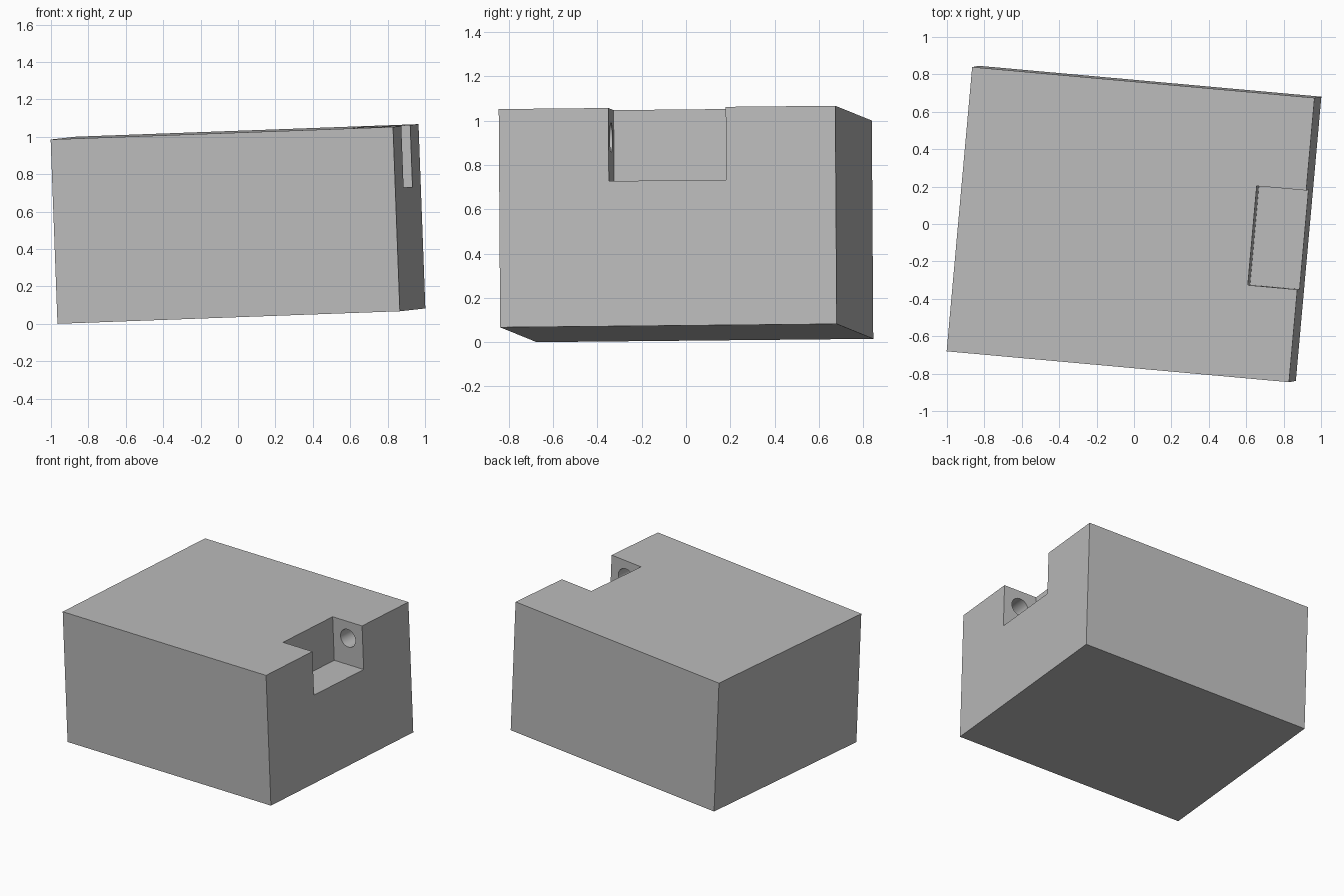
import bpy
from math import radians
from mathutils import Matrix, Vector

cube = bpy.data.objects.get("Cube")
if cube:
    bpy.data.objects.remove(cube, do_unlink=True)

LENGTH, DEPTH, HEIGHT = 1.839, 1.526, 0.986
NOTCH = 0.266          # notch reach, also half its width
NOTCH_DROP = 0.33
HOLE_RADIUS, HOLE_DEPTH = 0.067, 0.2

grey = bpy.data.materials.new("plain grey")
grey.use_nodes = True
colour = (0.5, 0.5, 0.5, 1)
grey.diffuse_color = colour
grey.node_tree.nodes["Principled BSDF"].inputs["Base Color"].default_value = colour


def box(name, size, location):
    bpy.ops.mesh.primitive_cube_add(size=1, location=location)
    ob = bpy.context.object
    ob.name = name
    ob.scale = size
    bpy.ops.object.transform_apply(location=True, rotation=False, scale=True)
    ob.data.materials.append(grey)
    return ob


def cut(target, cutter):
    cutter.hide_render = True
    mod = target.modifiers.new("cut", 'BOOLEAN')
    mod.operation = 'DIFFERENCE'
    mod.solver = 'EXACT'
    mod.object = cutter
    bpy.context.view_layer.objects.active = target
    bpy.ops.object.modifier_apply(modifier=mod.name)
    bpy.data.objects.remove(cutter, do_unlink=True)


# Solid block
block = box("notched_block", (LENGTH, DEPTH, HEIGHT), (0, 0, 0))

# Open notch in the middle of the top left edge
margin = 0.1
cut(block, box("notch_cutter",
               (NOTCH + margin, 2 * NOTCH, NOTCH_DROP + margin),
               ((LENGTH - NOTCH + margin) / 2, 0,
                (HEIGHT - NOTCH_DROP + margin) / 2)))

# Matching pin holes in both side walls of the notch
bpy.ops.mesh.primitive_cylinder_add(
    vertices=48, radius=HOLE_RADIUS, depth=2 * (NOTCH + HOLE_DEPTH),
    location=((LENGTH - NOTCH) / 2, 0, HEIGHT / 2 - 0.128),
    rotation=(radians(90), 0, 0))
pin = bpy.context.object
pin.name = "pin_hole_cutter"
pin.data.materials.append(grey)
cut(block, pin)

# Smooth the hole walls, keep the block edges sharp
bpy.ops.object.select_all(action='DESELECT')
block.select_set(True)
bpy.context.view_layer.objects.active = block
bpy.ops.object.shade_smooth_by_angle(angle=radians(30))

# Tilt the whole block slightly and stand it on the ground
along = Vector((1.83, -0.165, 0.067)).normalized()
across = Vector((0.135, 1.52, 0.015))
across = (across - along * across.dot(along)).normalized()
up = along.cross(across)
tilt = Matrix((along, across, up)).transposed().to_4x4()
block.data.transform(tilt)
lowest = min(v.co.z for v in block.data.vertices)
block.data.transform(Matrix.Translation((0, 0, -lowest)))
